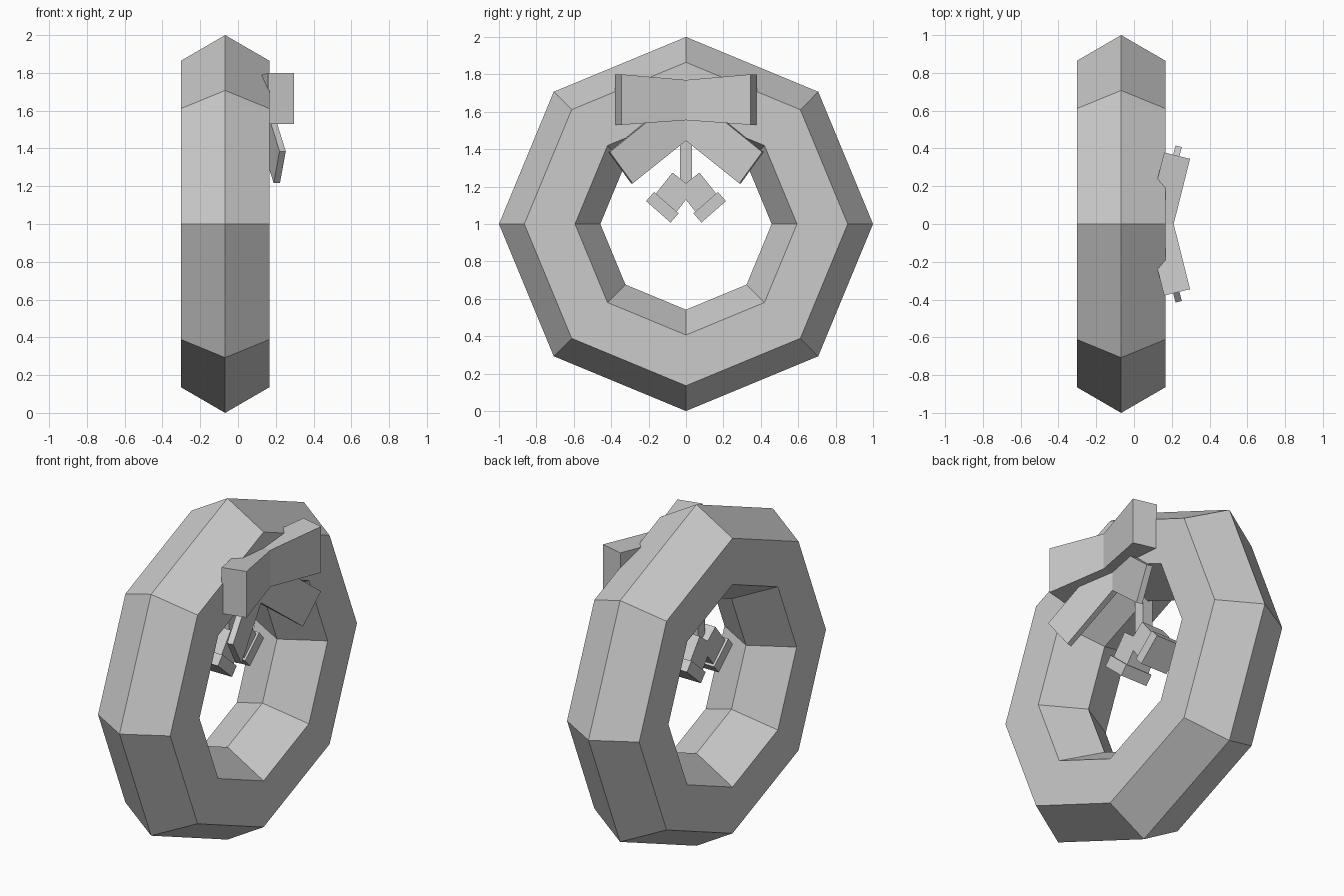
import bpy, bmesh, math
from mathutils import Vector

if "Cube" in bpy.data.objects:
    bpy.data.objects.remove(bpy.data.objects["Cube"])

RING_X = -0.068          # middle plane of the ring
TILT = math.atan(0.253)  # backward lean of each bow half
NORMAL = Vector((math.cos(TILT), -math.sin(TILT), 0))


def add_object(name, bm, mirror=False):
    bmesh.ops.recalc_face_normals(bm, faces=bm.faces)
    me = bpy.data.meshes.new(name)
    bm.to_mesh(me)
    bm.free()
    ob = bpy.data.objects.new(name, me)
    bpy.context.collection.objects.link(ob)
    if mirror:
        m = ob.modifiers.new("mirror", 'MIRROR')
        m.use_axis = (False, True, False)
    return ob


def loft(name, a, b, mirror=False, open_sides=()):
    """Solid between two matching polygons; listed sides stay open."""
    bm = bmesh.new()
    va = [bm.verts.new(p) for p in a]
    vb = [bm.verts.new(p) for p in b]
    bm.faces.new(va)
    bm.faces.new(vb)
    n = len(a)
    for i in range(n):
        if i not in open_sides:
            j = (i + 1) % n
            bm.faces.new((va[i], va[j], vb[j], vb[i]))
    return add_object(name, bm, mirror)


# Wreath ring: eight segments with a hexagonal section, axis along x
bm = bmesh.new()
rings = []
for i in range(8):
    t = i * math.tau / 8
    row = []
    for j in range(6):
        p = j * math.tau / 6
        r = 0.729 + 0.271 * math.cos(p)
        row.append(bm.verts.new((RING_X + 0.27 * math.sin(p),
                                 r * math.sin(t), 1 + r * math.cos(t))))
    rings.append(row)
for i in range(8):
    for j in range(6):
        a, b = rings[i], rings[(i + 1) % 8]
        k = (j + 1) % 6
        bm.faces.new((a[j], a[k], b[k], b[j]))
add_object("wreath_ring", bm)

# Bow loops: thick band flaring outwards, mirrored at the middle
plan = [(0.21, 0), (0.297, 0.345), (0.16, 0.379), (0.064, 0)]
low = [(x, y, 1.53 if y else 1.555) for x, y in plan]
high = [(x, y, 1.80 if y else 1.77) for x, y in plan]
loft("bow_loops", low, high, True, open_sides=(3,))

# Bow tails: thin ribbons hanging diagonally behind the loops
outline = [(0, 1.445), (0.285, 1.217), (0.407, 1.385), (0.135, 1.605), (0, 1.605)]
front = [Vector((0.15 + 0.253 * y, y, z)) for y, z in outline]
back = [p - NORMAL * 0.034 for p in front]
for p, q in zip(front, back):
    if p.y == 0:
        q.y, q.x = 0, p.x - 0.035
loft("bow_tails", front, back, True, open_sides=(4,))


def block(name, start, end, w0, w1, mirror=False):
    """Square bar in the ring's middle plane from start to end (y, z)."""
    s, e = (Vector((RING_X, *p)) for p in (start, end))
    u = (e - s).normalized()
    side = Vector((0, -u.z, u.y))
    depth = Vector((1, 0, 0))
    signs = [(1, 1), (1, -1), (-1, -1), (-1, 1)]
    a = [s + (side * i + depth * j) * w0 / 2 for i, j in signs]
    b = [e + (side * i + depth * j) * w1 / 2 for i, j in signs]
    loft(name, a, b, mirror)


# Hanging bells: stem, two bodies and their wider rims
block("bell_stem", (0, 1.50), (0, 1.20), 0.066, 0.066)
block("bell_bodies", (0.015, 1.23), (0.108, 1.111), 0.145, 0.148, True)
block("bell_rims", (0.105, 1.114), (0.148, 1.065), 0.174, 0.174, True)
